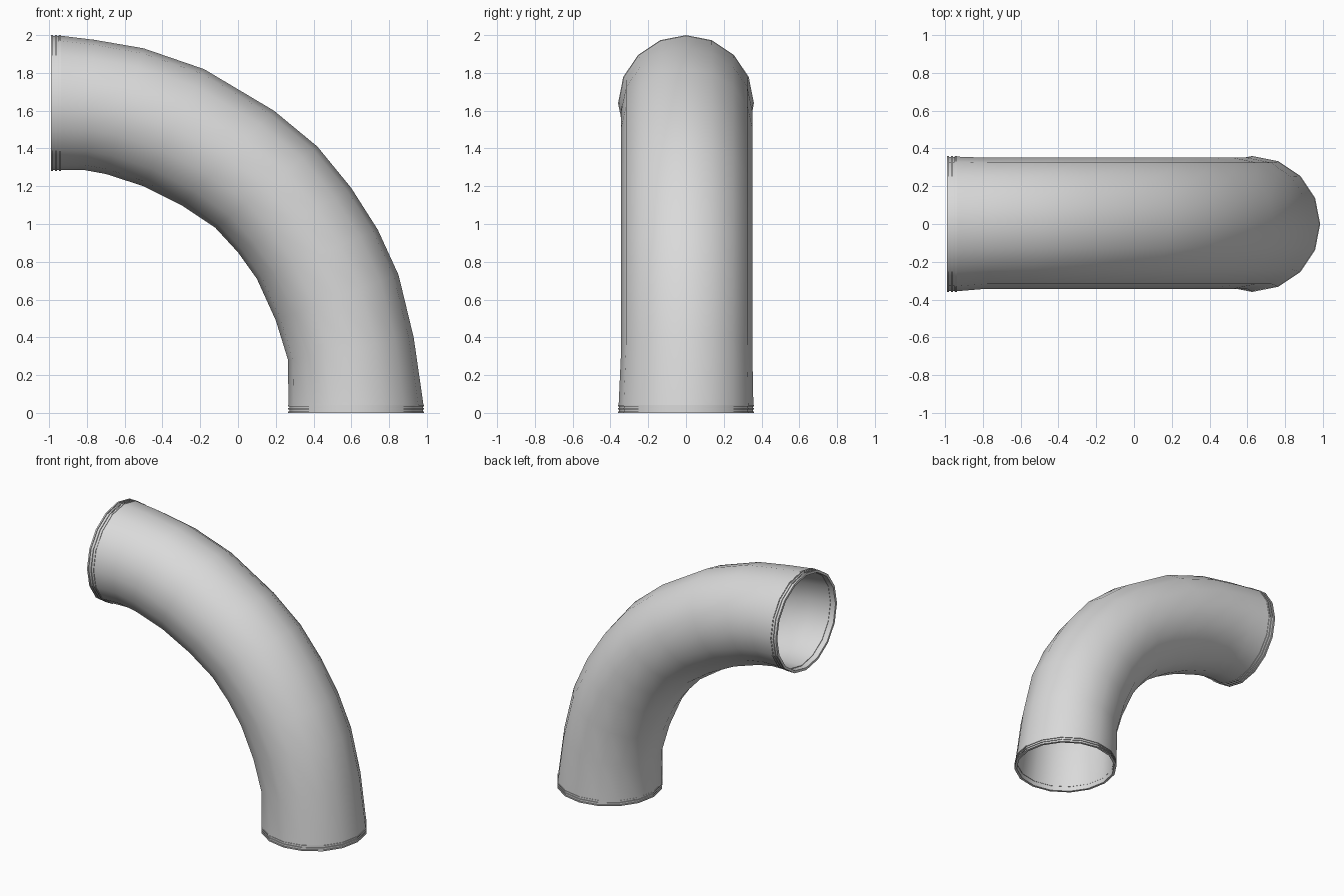
import bpy, bmesh
from math import sin, cos, pi, radians
from mathutils import Vector

cube = bpy.data.objects.get("Cube")
if cube:
    bpy.data.objects.remove(cube)

SIDES = 16
WALL = 0.95  # inner radius as a share of the outer one

metal = bpy.data.materials.new("light_grey_metal")
metal.use_nodes = True
metal.diffuse_color = (0.7, 0.7, 0.7, 1)
metal.node_tree.nodes["Principled BSDF"].inputs["Base Color"].default_value = (0.7, 0.7, 0.7, 1)


def ring(inner, outer, width, shift=0.0, scale=1.0):
    """Cross-section spanning two (x, z) points of the bend, with half-width in y."""
    a = Vector((inner[0], 0, inner[1]))
    b = Vector((outer[0], 0, outer[1]))
    mid, half = (a + b) / 2 + Vector((0, shift, 0)), (b - a) / 2
    side = Vector((0, width, 0))
    return [mid + (half * cos(t) + side * sin(t)) * scale
            for t in (2 * pi * i / SIDES for i in range(SIDES))]


def closed_loft(name, rings):
    """Skin a loop of rings into a hollow shell with thickness."""
    bm = bmesh.new()
    loops = [[bm.verts.new(p) for p in r] for r in rings]
    for k, lower in enumerate(loops):
        upper = loops[(k + 1) % len(loops)]
        for i in range(SIDES):
            j = (i + 1) % SIDES
            bm.faces.new((lower[i], lower[j], upper[j], upper[i]))
    bmesh.ops.recalc_face_normals(bm, faces=bm.faces)
    mesh = bpy.data.meshes.new(name)
    bm.to_mesh(mesh)
    bm.free()
    mesh.materials.append(metal)
    obj = bpy.data.objects.new(name, mesh)
    bpy.context.collection.objects.link(obj)
    bpy.ops.object.select_all(action="DESELECT")
    obj.select_set(True)
    bpy.context.view_layer.objects.active = obj
    bpy.ops.object.shade_smooth_by_angle(angle=radians(35))
    return obj


# Bent pipe: inner and outer edge of the bend at each section
bend = [
    ((-0.95, 1.285), (-0.95, 1.998)), ((-0.81, 1.285), (-0.76, 1.975)),
    ((-0.70, 1.265), (-0.50, 1.93)), ((-0.50, 1.20), (-0.18, 1.82)),
    ((-0.30, 1.10), (0.19, 1.60)), ((-0.12, 0.98), (0.42, 1.41)),
    ((0.00, 0.85), (0.60, 1.19)), ((0.10, 0.71), (0.74, 0.97)),
    ((0.20, 0.49), (0.85, 0.73)), ((0.265, 0.28), (0.93, 0.40)),
    ((0.267, 0.035), (0.983, 0.035)),
]
last = len(bend) - 1
sections = [(a, b, 0.357, 0.0) if k in (0, last) else (a, b, 0.347, 0.004)
            for k, (a, b) in enumerate(bend)]
closed_loft("bent_pipe", [ring(*s) for s in sections]
            + [ring(*s, scale=WALL) for s in reversed(sections)])


# Grooved collars round both open ends
def collar(name, start, depth, section):
    bands = 5
    rings = []
    for k in range(bands):
        radius = 0.36 if k % 2 == 0 else 0.354
        for step in (k, k + 1):
            rings.append(section(start + depth * step / bands, radius))
    rings += [section(start + depth, 0.36 * WALL), section(start, 0.36 * WALL)]
    return closed_loft(name, rings)


collar("upper_collar", -0.99, 0.053,
       lambda x, r: ring((x, 1.64 - r), (x, 1.64 + r), r))
collar("lower_collar", 0.0, 0.042,
       lambda z, r: ring((0.626 - r, z), (0.626 + r, z), r))
